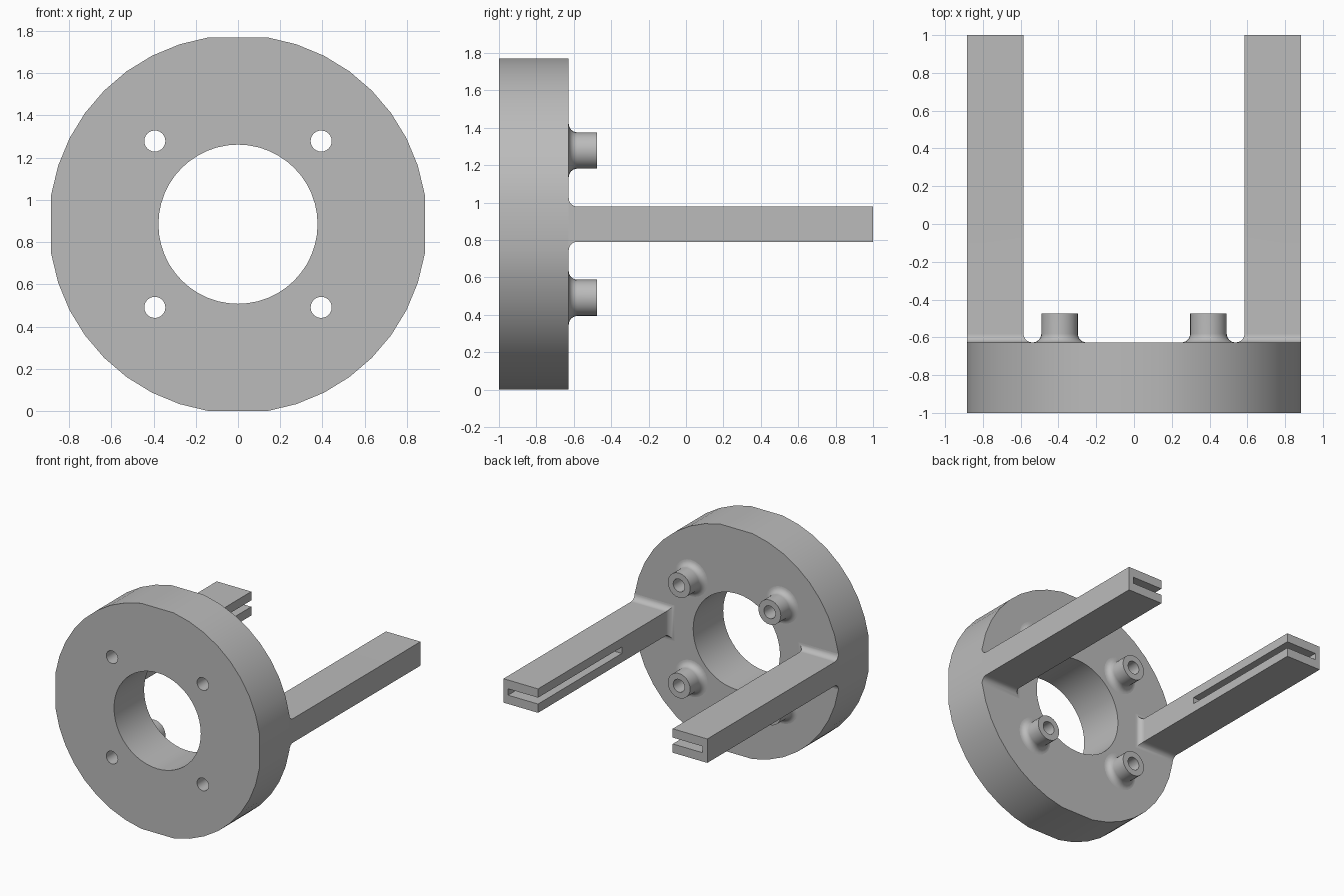
import bpy, bmesh
from math import sin, cos, pi, radians, sqrt

if "Cube" in bpy.data.objects:
    bpy.data.objects.remove(bpy.data.objects["Cube"])

HALF = 0.885            # half width across the flats, also the axis height
RIM = 0.896             # rim radius between the flats
FRONT, BACK = -1.0, -0.627
BOLT, HOLE = 0.394, 0.05
BOSS, BOSS_END = 0.097, -0.475
FILLET = 0.046
STEPS = 6

grey = bpy.data.materials.new("plain_grey")
grey.use_nodes = True
colour = (0.5, 0.5, 0.5, 1)
grey.diffuse_color = colour
grey.node_tree.nodes["Principled BSDF"].inputs["Base Color"].default_value = colour


def make_object(name, bm, smooth=True):
    bmesh.ops.recalc_face_normals(bm, faces=bm.faces)
    mesh = bpy.data.meshes.new(name)
    bm.to_mesh(mesh)
    bm.free()
    mesh.materials.append(grey)
    obj = bpy.data.objects.new(name, mesh)
    bpy.context.collection.objects.link(obj)
    if smooth:
        bpy.ops.object.select_all(action="DESELECT")
        obj.select_set(True)
        bpy.context.view_layer.objects.active = obj
        bpy.ops.object.shade_smooth_by_angle(angle=radians(30))
    return obj


def circle(radius, count, cx=0, cz=HALF):
    return [(cx + radius * cos(2 * pi * i / count), cz + radius * sin(2 * pi * i / count))
            for i in range(count)]


def fillet_steps():
    """Outward offset and y of a concave quarter round, from the disc outwards."""
    for i in range(STEPS + 1):
        a = pi / 2 * i / STEPS
        yield FILLET * (1 - sin(a)), BACK + FILLET * (1 - cos(a))


def bridge(bm, rings):
    for a, b in zip(rings, rings[1:]):
        for i in range(len(a)):
            j = (i + 1) % len(a)
            bm.faces.new((a[i], a[j], b[j], b[i]))


# Disc with four flats, a centre bore and four bolt holes
bm = bmesh.new()
flat_angle = math_angle = pi / 2 - 2 * pi / 5
flat_angle = pi / 20
flat_half = sqrt(RIM ** 2 - HALF ** 2)
outline = []
for quarter in range(4):
    for i in range(9):
        a = flat_angle + (pi / 2 - 2 * flat_angle) * i / 8
        x, z = RIM * cos(a), RIM * sin(a)
        if i == 0:
            x, z = HALF, flat_half
        elif i == 8:
            x, z = flat_half, HALF
        for _ in range(quarter):
            x, z = -z, x
        outline.append((x, HALF + z))
loops = [outline, circle(0.377, 48)]
corners = [(sx * BOLT, HALF + sz * BOLT) for sx in (-1, 1) for sz in (-1, 1)]
loops += [circle(HOLE, 24, cx, cz) for cx, cz in corners]
edges = []
for loop in loops:
    verts = [bm.verts.new((x, FRONT, z)) for x, z in loop]
    edges += [bm.edges.new((verts[i - 1], verts[i])) for i in range(len(verts))]
bmesh.ops.triangle_fill(bm, use_beauty=True, use_dissolve=False, edges=edges)
result = bmesh.ops.extrude_face_region(bm, geom=bm.faces[:], use_keep_orig=True)
moved = [g for g in result["geom"] if isinstance(g, bmesh.types.BMVert)]
bmesh.ops.translate(bm, verts=moved, vec=(0, BACK - FRONT, 0))
make_object("disc", bm)

# Hollow bosses with a rounded foot behind each bolt hole
profile = [(BOSS + d, y) for d, y in fillet_steps()]
profile += [(BOSS, BOSS_END), (HOLE, BOSS_END), (HOLE, BACK)]
for n, (cx, cz) in enumerate(corners):
    bm = bmesh.new()
    rings = [[bm.verts.new((x, y, z)) for x, z in circle(r, 24, cx, cz)] for r, y in profile]
    bridge(bm, rings)
    boss = make_object(f"boss_{n + 1}", bm)
    boss.modifiers.new("even_shading", "WEIGHTED_NORMAL").keep_sharp = True

# Slot cutter, open at the inner side and the tip of the arm
bm = bmesh.new()
bmesh.ops.create_cube(bm, size=1)
slot_min, slot_max = (0.5, -0.04, HALF - 0.025), (0.845, 1.1, HALF + 0.025)
for v in bm.verts:
    v.co = [hi if c > 0 else lo for c, lo, hi in zip(v.co, slot_min, slot_max)]
cutter = make_object("slot_cutter", bm, smooth=False)
cutter.hide_render = True
cutter.hide_viewport = True

# Arms, flared where they meet the disc, slotted and mirrored
bm = bmesh.new()
rings = []
for d, y in list(fillet_steps()) + [(0, 1.0)]:
    inner, half = 0.585 - d, 0.094 + d
    section = [(HALF, -half), (HALF, half), (inner, half), (inner, -half)]
    rings.append([bm.verts.new((x, y, HALF + z)) for x, z in section])
bridge(bm, rings)
bm.faces.new(rings[0])
bm.faces.new(rings[-1])
arms = make_object("arms", bm)
cut = arms.modifiers.new("slot", "BOOLEAN")
cut.operation = "DIFFERENCE"
cut.solver = "EXACT"
cut.object = cutter
arms.modifiers.new("other_side", "MIRROR")
arms.modifiers.new("even_shading", "WEIGHTED_NORMAL").keep_sharp = True
